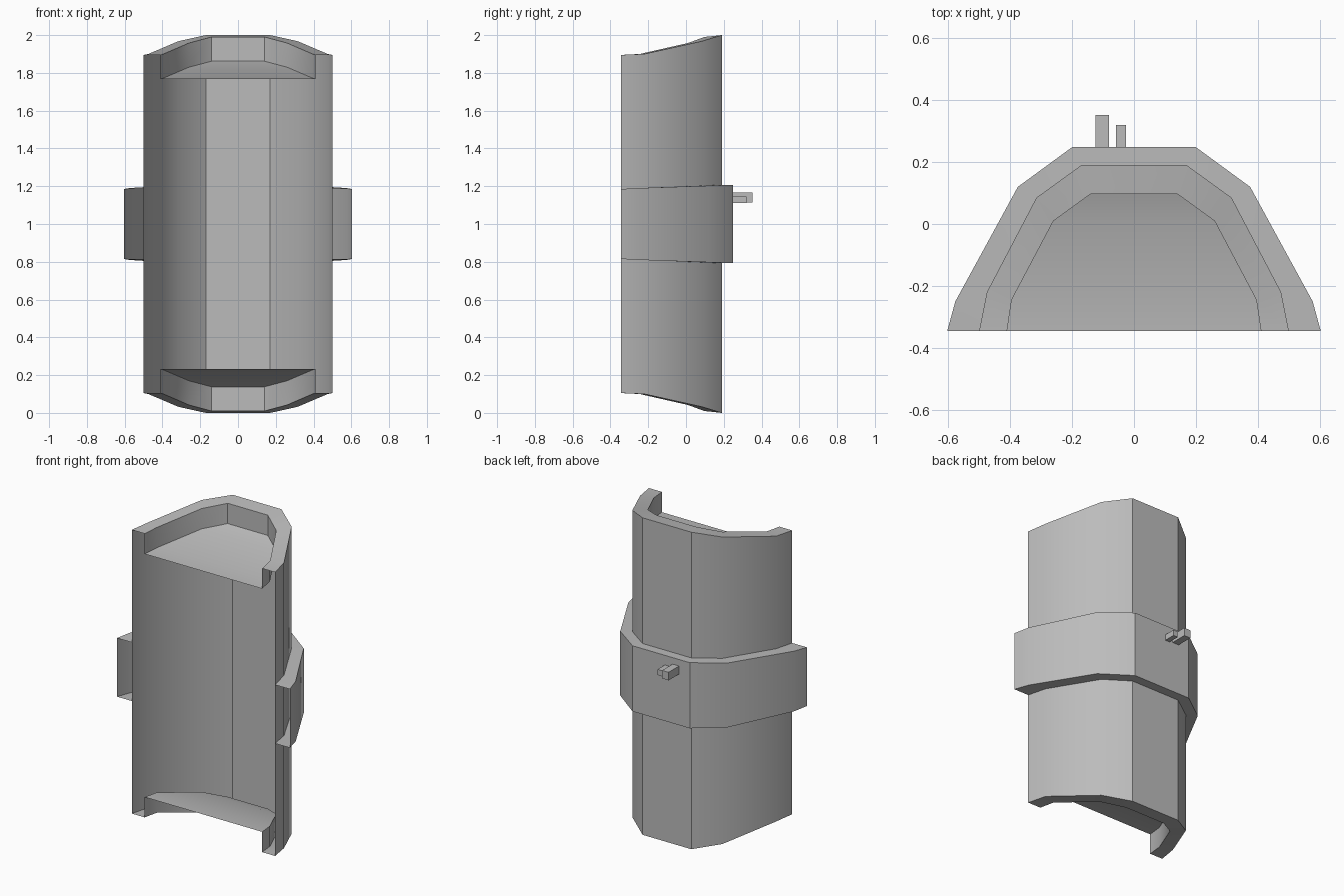
import bpy, bmesh, math

cube = bpy.data.objects.get("Cube")
if cube:
    bpy.data.objects.remove(cube, do_unlink=True)

# One plain grey for everything
grey = bpy.data.materials.new("plain grey")
grey.use_nodes = True
colour = (0.5, 0.5, 0.5, 1)
grey.diffuse_color = colour
grey.node_tree.nodes["Principled BSDF"].inputs["Base Color"].default_value = colour

# Half profiles from the open front edge to the back: x, y, height above mid
MID = 1.0
OUTER = [(.5, -.345, .895), (.475, -.22, .9), (.315, .085, .968), (.17, .19, 1.0)]
INNER = [(.41, -.345, .895), (.395, -.245, .9), (.26, .01, .958), (.14, .097, .99)]
BAND = [(.603, -.345, .185), (.577, -.25, .19), (.375, .12, .203), (.2, .248, .207)]
BAND_SEAT = [(x, y, b[2]) for (x, y, _), b in zip(OUTER, BAND)]
FLOOR_DROP = .128


def ring(half, side, drop=0):
    """Full open outline from a half profile, on the top (1) or bottom (-1)."""
    pts = [(x, y, MID + side * (h - drop)) for x, y, h in half]
    return pts + [(-x, y, z) for x, y, z in reversed(pts)]


def finish(name, bm):
    bmesh.ops.recalc_face_normals(bm, faces=bm.faces)
    mesh = bpy.data.meshes.new(name)
    bm.to_mesh(mesh)
    bm.free()
    for p in mesh.polygons:
        p.use_smooth = True
    mesh.set_sharp_from_angle(angle=math.radians(30))
    mesh.materials.append(grey)
    obj = bpy.data.objects.new(name, mesh)
    bpy.context.collection.objects.link(obj)
    return obj


def loft(name, rings, close_ends=False):
    """Skin a row of open outlines, optionally closing the first and last."""
    bm = bmesh.new()
    rows = [[bm.verts.new(p) for p in r] for r in rings]
    for a, b in zip(rows, rows[1:]):
        for i in range(len(a) - 1):
            bm.faces.new((a[i], a[i + 1], b[i + 1], b[i]))
    if close_ends:
        for r in (rows[0], rows[-1]):
            for i in range(len(r) // 2 - 1):
                bm.faces.new((r[i], r[i + 1], r[-2 - i], r[-1 - i]))
    return finish(name, bm)


def box(name, low, high):
    bm = bmesh.new()
    bmesh.ops.create_cube(bm, size=1)
    for v in bm.verts:
        v.co = [(a + b) / 2 + c * (b - a) for a, b, c in zip(low, high, v.co)]
    return finish(name, bm)


# Open-fronted shell with a raised rim and recessed floor at both ends
loft("shell", [
    ring(INNER, -1, FLOOR_DROP), ring(INNER, -1), ring(OUTER, -1),
    ring(OUTER, 1), ring(INNER, 1), ring(INNER, 1, FLOOR_DROP)], close_ends=True)

# Raised band around the middle, also open at the front
loft("middle_band", [
    ring(BAND_SEAT, -1), ring(BAND, -1), ring(BAND, 1), ring(BAND_SEAT, 1)])

# Two pegs on the back of the band
box("long_peg", (-.125, .24, 1.115), (-.08, .352, 1.166))
box("short_peg", (-.058, .24, 1.11), (-.026, .32, 1.146))
